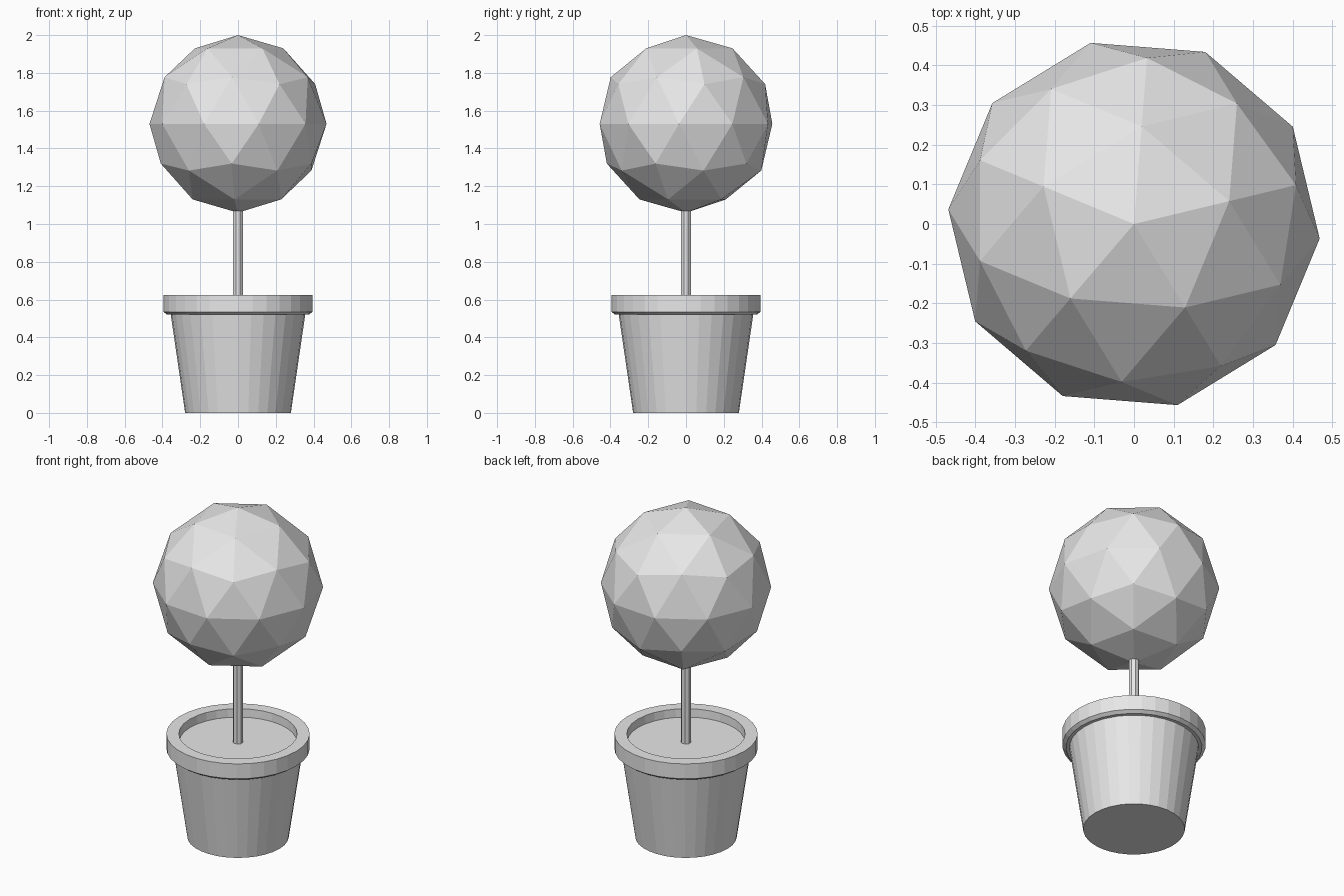
import bpy
import bmesh
from math import cos, sin, pi, radians

cube = bpy.data.objects.get("Cube")
if cube:
    bpy.data.objects.remove(cube, do_unlink=True)

# Single matte grey
grey = bpy.data.materials.new("light_grey")
grey.use_nodes = True
colour = (0.8, 0.8, 0.8, 1.0)
grey.diffuse_color = colour
grey.node_tree.nodes["Principled BSDF"].inputs["Base Color"].default_value = colour


def add_object(name, bm):
    bmesh.ops.recalc_face_normals(bm, faces=bm.faces[:])
    mesh = bpy.data.meshes.new(name)
    bm.to_mesh(mesh)
    bm.free()
    mesh.materials.append(grey)
    obj = bpy.data.objects.new(name, mesh)
    bpy.context.collection.objects.link(obj)
    return obj


def lathe(name, profile, sides, turn=0.0):
    """Flat-faced solid of revolution, capped at both ends of its profile."""
    bm = bmesh.new()
    rings = []
    for r, z in profile:
        angles = [turn + 2 * pi * i / sides for i in range(sides)]
        rings.append([bm.verts.new((r * cos(a), r * sin(a), z)) for a in angles])
    for low, high in zip(rings, rings[1:]):
        for i in range(sides):
            j = (i + 1) % sides
            bm.faces.new((low[i], low[j], high[j], high[i]))
    bm.faces.new(rings[0][::-1])
    bm.faces.new(rings[-1])
    return add_object(name, bm)


# Tapered pot with chamfered rim, inner wall and soil surface
lathe("pot", [(0.28, 0), (0.356, 0.52), (0.375, 0.52), (0.395, 0.535),
              (0.395, 0.625), (0.326, 0.625), (0.324, 0.575)], 32)

# Thin octagonal trunk running into the crown
lathe("trunk", [(0.029, 0.56), (0.029, 1.15)], 8, pi / 8)

# Faceted round crown
bm = bmesh.new()
bmesh.ops.create_icosphere(bm, subdivisions=2, radius=0.47)
crown = add_object("crown", bm)
crown.location.z = 1.53
crown.rotation_euler.z = radians(13.5)
